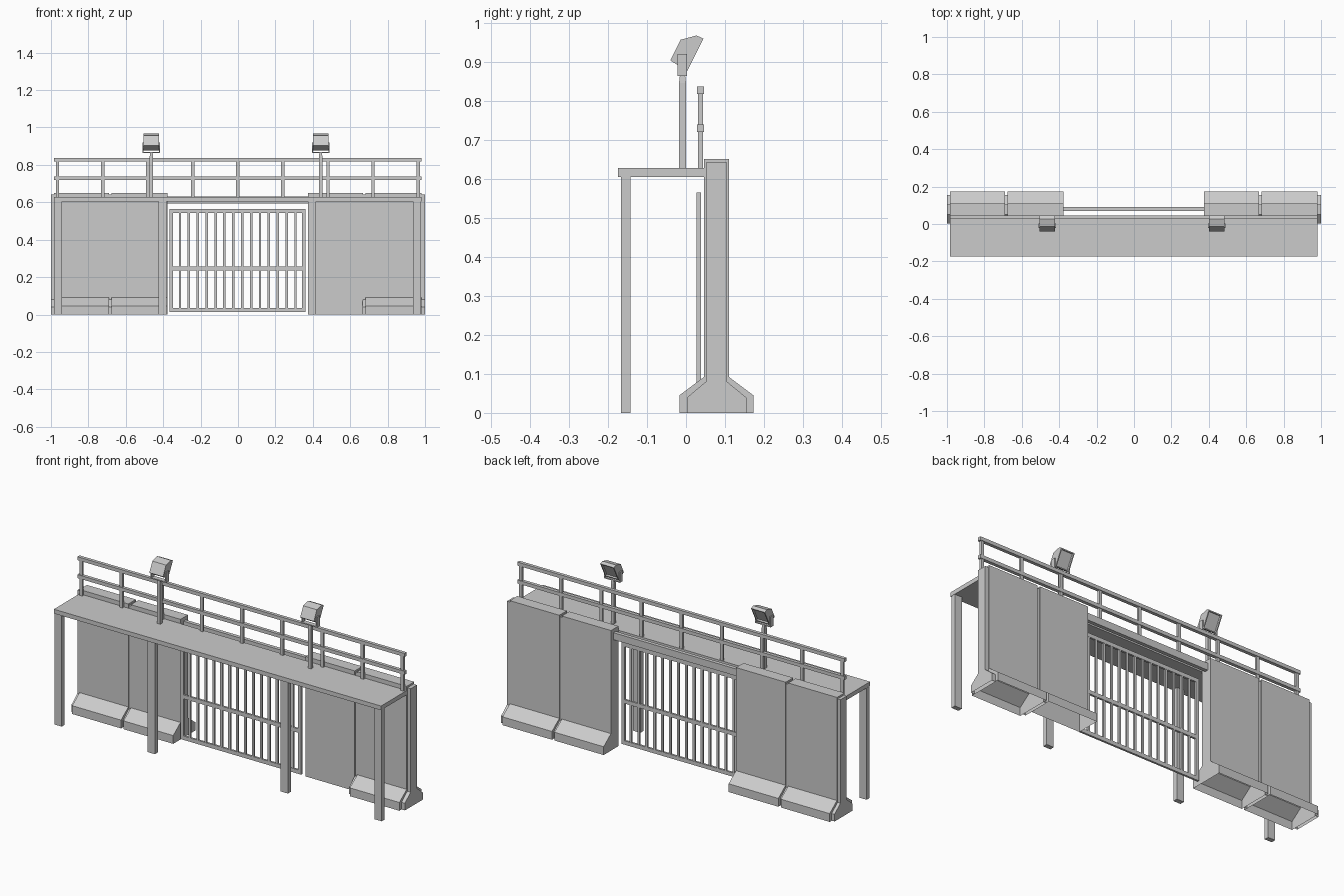
import bpy, bmesh

if "Cube" in bpy.data.objects:
    bpy.data.objects.remove(bpy.data.objects["Cube"])


def finish(name, bm):
    bmesh.ops.recalc_face_normals(bm, faces=bm.faces)
    mesh = bpy.data.meshes.new(name)
    bm.to_mesh(mesh)
    bm.free()
    ob = bpy.data.objects.new(name, mesh)
    bpy.context.collection.objects.link(ob)
    return ob


def add_box(bm, x0, x1, y0, y1, z0, z1):
    vs = bmesh.ops.create_cube(bm, size=1)["verts"]
    for v in vs:
        v.co = ((x0 + x1) / 2 + v.co.x * (x1 - x0),
                (y0 + y1) / 2 + v.co.y * (y1 - y0),
                (z0 + z1) / 2 + v.co.z * (z1 - z0))


def boxes(name, items):
    bm = bmesh.new()
    for it in items:
        add_box(bm, *it)
    return finish(name, bm)


def extrude_x(name, profile, x0, x1, open_bottom=False, inset_edge=None):
    bm = bmesh.new()
    a = [bm.verts.new((x0, y, z)) for y, z in profile]
    b = [bm.verts.new((x1, y, z)) for y, z in profile]
    n = len(profile)
    bm.faces.new(a)
    bm.faces.new(b[::-1])
    sides = []
    for i in range(n):
        j = (i + 1) % n
        if open_bottom and profile[i][1] == 0 and profile[j][1] == 0:
            continue
        sides.append(bm.faces.new((a[i], b[i], b[j], a[j])))
    if inset_edge is not None:
        bmesh.ops.recalc_face_normals(bm, faces=bm.faces)
        bmesh.ops.inset_region(bm, faces=[sides[inset_edge]], thickness=0.008, depth=0)
        bmesh.ops.inset_region(bm, faces=[sides[inset_edge]], thickness=0.002, depth=-0.008)
    return finish(name, bm)


# Concrete wall segments with flared, hollow feet
wall = [(-0.017, 0), (-0.017, 0.045), (0.046, 0.092), (0.046, 0.651),
        (0.11, 0.651), (0.11, 0.092), (0.173, 0.045), (0.173, 0)]
half_wall = [(0.046, 0)] + wall[3:]
extrude_x("wall_segment_outer_left", wall, -0.983, -0.69, True)
extrude_x("wall_segment_inner_left", wall, -0.675, -0.377, True)
extrude_x("wall_segment_inner_right", half_wall, 0.373, 0.668, True)
extrude_x("wall_segment_outer_right", wall, 0.683, 0.98, True)

# Narrower joints at the wall ends
joint = [(0.002, 0), (0.002, 0.039), (0.051, 0.08), (0.051, 0.641),
         (0.105, 0.641), (0.105, 0.08), (0.155, 0.039), (0.155, 0)]
for i, (x0, x1) in enumerate([(-1.0, -0.98), (-0.692, -0.673), (0.666, 0.685), (0.978, 1.0)]):
    extrude_x(f"wall_joint_{i + 1}", joint, x0, x1, True)

# Beam above the gate
boxes("gate_beam", [(-0.38, 0.376, 0.07, 0.09, 0.594, 0.632)])

# Gate: frame, middle rail and bars
gate = [(-0.365, -0.347, 0.027, 0.038, 0.013, 0.565),
        (0.342, 0.36, 0.027, 0.038, 0.013, 0.565)]
gate += [(-0.35, 0.345, 0.027, 0.038, z, z + 0.021) for z in (0.013, 0.236, 0.544)]
for i in range(14):
    x = -0.31 + i * 0.0475
    gate.append((x - 0.0065, x + 0.0065, 0.028, 0.037, 0.03, 0.55))
boxes("gate", gate)

# Walkway and its legs
boxes("walkway_deck", [(-0.983, 0.98, -0.174, 0.046, 0.605, 0.628)])
boxes("walkway_legs", [(x, x + 0.043, -0.167, -0.142, 0, 0.606)
                       for x in (-0.984, -0.425, 0.373, 0.936)])

# Railing
rail = [(-0.983, 0.98, 0.028, 0.046, z, z + 0.019) for z in (0.72, 0.817)]
for i in range(9):
    x = -0.965 + i * 0.241
    rail.append((x - 0.009, x + 0.009, 0.031, 0.043, 0.627, 0.82))
boxes("railing", rail)

# Floodlights: tapered pole, U bracket, tilted lamp head
head = [(-0.04, 0.903), (-0.014, 0.956), (0.027, 0.967), (0.045, 0.959), (0.003, 0.876)]
for side, cx in (("left", -0.463), ("right", 0.442)):
    bm = bmesh.new()
    add_box(bm, cx - 0.009, cx + 0.009, -0.018, 0.0, 0.627, 0.845)
    top = [f for f in bm.faces if f.calc_center_median().z > 0.84]
    new = bmesh.ops.extrude_face_region(bm, geom=top)["geom"]
    bmesh.ops.delete(bm, geom=top, context='FACES')
    for v in [g for g in new if isinstance(g, bmesh.types.BMVert)]:
        v.co = (cx + (v.co.x - cx) * 0.7, -0.009 + (v.co.y + 0.009) * 0.7, 0.868)
    finish(f"light_pole_{side}", bm)
    boxes(f"light_bracket_{side}", [
        (cx - 0.047, cx + 0.047, -0.022, 0.003, 0.863, 0.869),
        (cx - 0.047, cx - 0.041, -0.022, 0.003, 0.863, 0.92),
        (cx + 0.041, cx + 0.047, -0.022, 0.003, 0.863, 0.92)])
    extrude_x(f"light_head_{side}", head, cx - 0.041, cx + 0.041, inset_edge=3)
